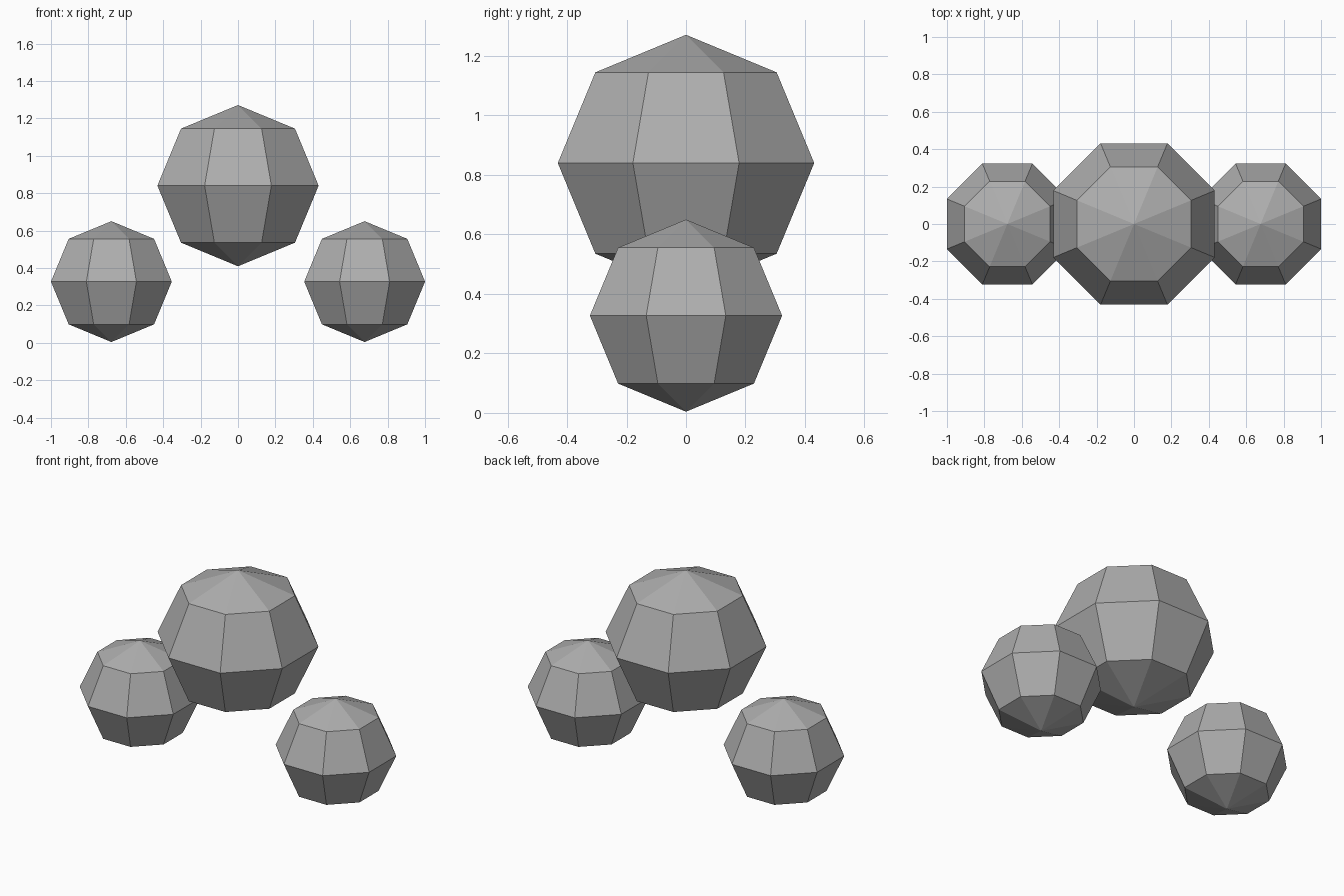
import bpy, bmesh, math
from mathutils import Matrix

if "Cube" in bpy.data.objects:
    bpy.data.objects.remove(bpy.data.objects["Cube"])

grey = bpy.data.materials.new("grey")
grey.diffuse_color = (0.42, 0.42, 0.42, 1)
grey.use_nodes = True
grey.node_tree.nodes["Principled BSDF"].inputs["Base Color"].default_value = grey.diffuse_color


def ball(name, x, z, r):
    # Eight-sided, four-band ball with flat sides facing the axes
    bm = bmesh.new()
    wide = r / math.cos(math.pi / 8)
    bmesh.ops.create_uvsphere(bm, u_segments=8, v_segments=4, radius=1)
    bm.transform(Matrix.Diagonal((wide, wide, r, 1)) @ Matrix.Rotation(math.pi / 8, 4, 'Z'))
    mesh = bpy.data.meshes.new(name)
    bm.to_mesh(mesh)
    bm.free()
    mesh.materials.append(grey)
    obj = bpy.data.objects.new(name, mesh)
    obj.location = (x, 0, z)
    bpy.context.collection.objects.link(obj)


# Large upper ball
ball("upper_ball", 0, 0.84, 0.431)
# Pair of smaller lower balls
for side, s in (("left", -1), ("right", 1)):
    ball(side + "_lower_ball", s * 0.677, 0.327, 0.323)
